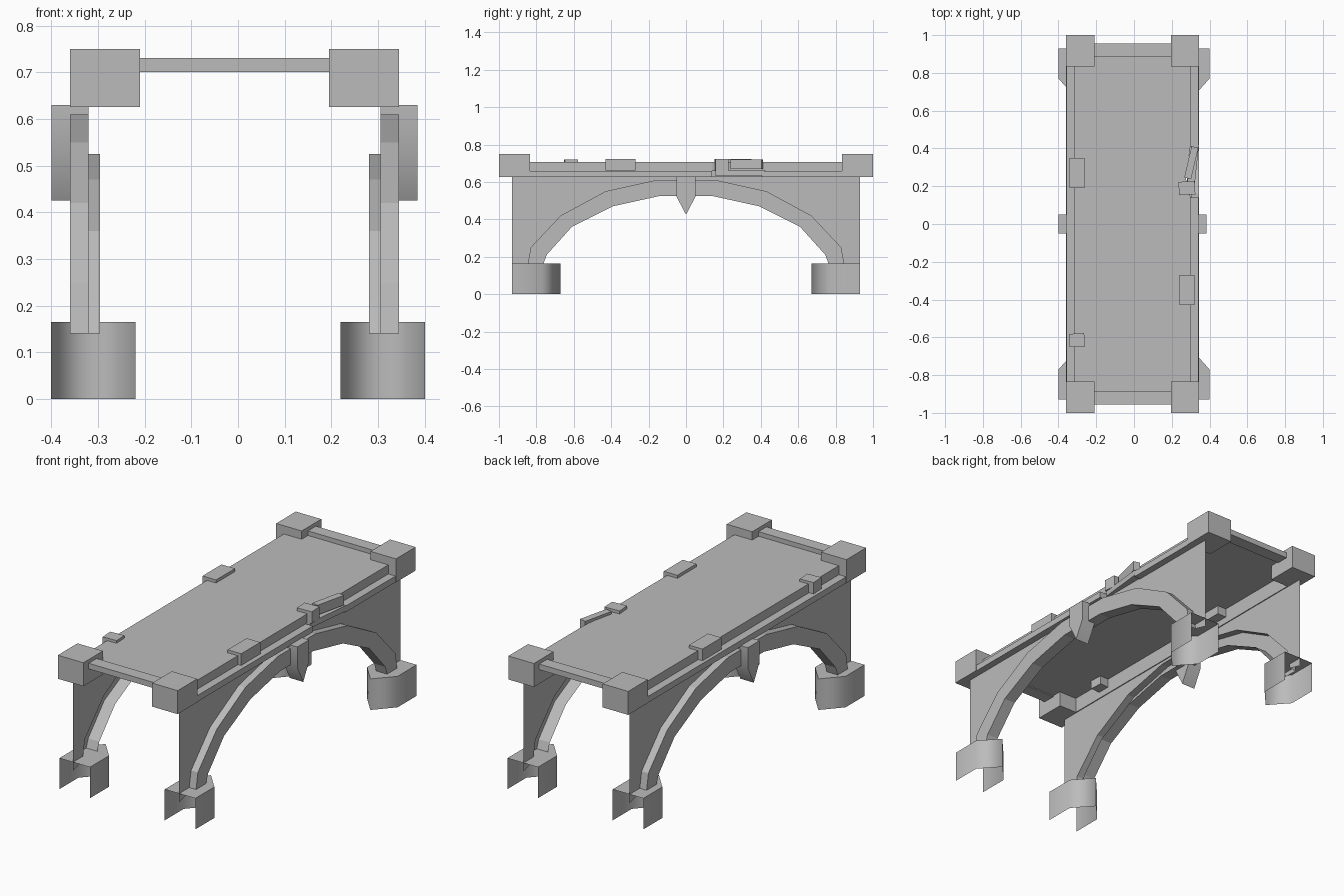
import bpy, bmesh, math
from mathutils import Matrix

if "Cube" in bpy.data.objects:
    bpy.data.objects.remove(bpy.data.objects["Cube"], do_unlink=True)

stone = bpy.data.materials.new("grey stone")
stone.use_nodes = True
GREY = (0.5, 0.5, 0.5, 1)
stone.diffuse_color = GREY
stone.node_tree.nodes["Principled BSDF"].inputs["Base Color"].default_value = GREY

MID = -0.0075  # mirror line of the superstructure


def finish(name, bm):
    mesh = bpy.data.meshes.new(name)
    bm.to_mesh(mesh)
    bm.free()
    mesh.materials.append(stone)
    obj = bpy.data.objects.new(name, mesh)
    bpy.context.collection.objects.link(obj)
    return obj


def face(bm, pts):
    return bm.faces.new([bm.verts.new(p) for p in pts])


def box(name, x, y, z, turn=0):
    bm = bmesh.new()
    size = Matrix.Diagonal((x[1] - x[0], y[1] - y[0], z[1] - z[0], 1))
    centre = Matrix.Translation(((x[0] + x[1]) / 2, (y[0] + y[1]) / 2, (z[0] + z[1]) / 2))
    spin = Matrix.Rotation(math.radians(turn), 4, "Z")
    bmesh.ops.create_cube(bm, size=1, matrix=centre @ spin @ size)
    return finish(name, bm)


def full_arch(half):
    return half + [(-y, z) for y, z in reversed(half)]


OUTER = full_arch([(0.85, 0.14), (0.83, 0.25), (0.67, 0.42), (0.43, 0.55), (0.16, 0.61)])
INNER = full_arch([(0.77, 0.14), (0.745, 0.21), (0.61, 0.36), (0.39, 0.47), (0.14, 0.525)])

for label, s in (("left", 1), ("right", -1)):
    def X(d):
        return MID + s * d

    WALL, RING, LIP = X(0.3125), X(0.3525), X(0.2875)

    # Spandrel wall: strips from the arch up to the deck
    bm = bmesh.new()
    edge = [(0.93, 0.12)] + OUTER + [(-0.93, 0.12)]
    for (y0, z0), (y1, z1) in zip(edge, edge[1:]):
        pts = [(WALL, y0, z0), (WALL, y1, z1), (WALL, y1, 0.63), (WALL, y0, 0.63)]
        face(bm, pts[::-1] if s > 0 else pts)
    finish(label + "_spandrel_wall", bm)

    # Arch ring: outer face, raised top and soffit
    bm = bmesh.new()
    for i in range(len(OUTER) - 1):
        a, b, c, d = OUTER[i], OUTER[i + 1], INNER[i + 1], INNER[i]
        face(bm, [(RING, *a), (RING, *b), (RING, *c), (RING, *d)])
        face(bm, [(WALL, *a), (WALL, *b), (RING, *b), (RING, *a)])
        face(bm, [(RING, *d), (RING, *c), (LIP, *c), (LIP, *d)])
    bmesh.ops.remove_doubles(bm, verts=bm.verts, dist=0.0001)
    bmesh.ops.recalc_face_normals(bm, faces=bm.faces)
    if s * bm.faces[:][0].normal.x < 0:
        bmesh.ops.reverse_faces(bm, faces=bm.faces)
    finish(label + "_arch_ring", bm)

    # Pointed keystone
    bm = bmesh.new()
    shape = [(-0.05, 0.63), (-0.05, 0.52), (0, 0.425), (0.05, 0.52), (0.05, 0.63)]
    f = face(bm, [(X(0.3125), y, z) for y, z in shape])
    ext = bmesh.ops.extrude_face_region(bm, geom=[f], use_keep_orig=True)
    moved = [v for v in ext["geom"] if isinstance(v, bmesh.types.BMVert)]
    bmesh.ops.translate(bm, verts=moved, vec=(s * 0.079, 0, 0))
    bmesh.ops.recalc_face_normals(bm, faces=bm.faces)
    key = finish(label + "_keystone", bm)
    bpy.ops.object.select_all(action="DESELECT")
    key.select_set(True)
    bpy.context.view_layer.objects.active = key
    bpy.ops.object.shade_smooth_by_angle(angle=math.radians(35))

    for end, e in (("back", 1), ("front", -1)):
        # Corner blocks
        box(f"{end}_{label}_corner_block", sorted((X(0.2025), X(0.3525))),
            sorted((e * 0.835, e)), (0.625, 0.75))

        # Pier foot: pointed shell, open at the outer end and underneath
        plan = [(0.09, 0.93), (0.09, 0.77), (0, 0.67), (-0.09, 0.77), (-0.09, 0.93)]
        plan = [(s * 0.31 + x, e * y) for x, y in plan]
        if e < 0:
            plan.reverse()
        bm = bmesh.new()
        low = [bm.verts.new((x, y, 0)) for x, y in plan]
        top = [bm.verts.new((x, y, 0.165)) for x, y in plan]
        for i in range(4):
            f = bm.faces.new((low[i + 1], low[i], top[i], top[i + 1]))
            f.smooth = True
        face(bm, [(x, y, 0.165) for x, y in plan][::-1])
        for f in bm.faces:
            f.normal_update()
        cap = bm.faces[:][-1]
        if cap.normal.z < 0:
            bmesh.ops.reverse_faces(bm, faces=bm.faces[:])
        finish(f"{end}_{label}_foot", bm)

# Deck with a skirt and a chipped left edge
bm = bmesh.new()
outline = [(-0.315, -0.89), (0.30, -0.89), (0.30, 0.14), (0.275, 0.24),
           (0.30, 0.42), (0.30, 0.89), (-0.315, 0.89)]
face(bm, [(x, y, 0.706) for x, y in outline])
for (x0, y0), (x1, y1) in zip(outline, outline[1:] + outline[:1]):
    if y0 != y1:
        face(bm, [(x0, y0, 0.658), (x1, y1, 0.658), (x1, y1, 0.706), (x0, y0, 0.706)])
bmesh.ops.remove_doubles(bm, verts=bm.verts, dist=0.0001)
finish("deck", bm)

# Ledges along the sides, the left one broken
box("right_ledge", (-0.358, -0.315), (-0.84, 0.84), (0.625, 0.658))
box("left_ledge_front", (0.30, 0.342), (-0.84, 0.14), (0.625, 0.658))
box("left_ledge_back", (0.30, 0.342), (0.41, 0.84), (0.625, 0.658))
box("left_ledge_broken", (0.29, 0.33), (0.16, 0.42), (0.632, 0.662), -6)

# Curbs across both ends
for end, e in (("back", 1), ("front", -1)):
    box(end + "_curb", (-0.215, 0.20), sorted((e * 0.888, e * 0.955)), (0.70, 0.73))

# Loose edge stones
box("right_large_stone", (-0.342, -0.262), (0.19, 0.35), (0.66, 0.722))
box("right_small_stone", (-0.342, -0.262), (-0.65, -0.58), (0.66, 0.72), 3)
box("left_large_stone", (0.24, 0.32), (-0.43, -0.27), (0.66, 0.722))
box("left_small_stone", (0.237, 0.323), (0.155, 0.225), (0.66, 0.722), 3)
box("left_chipped_stone", (0.285, 0.322), (0.24, 0.41), (0.668, 0.72), -13)
